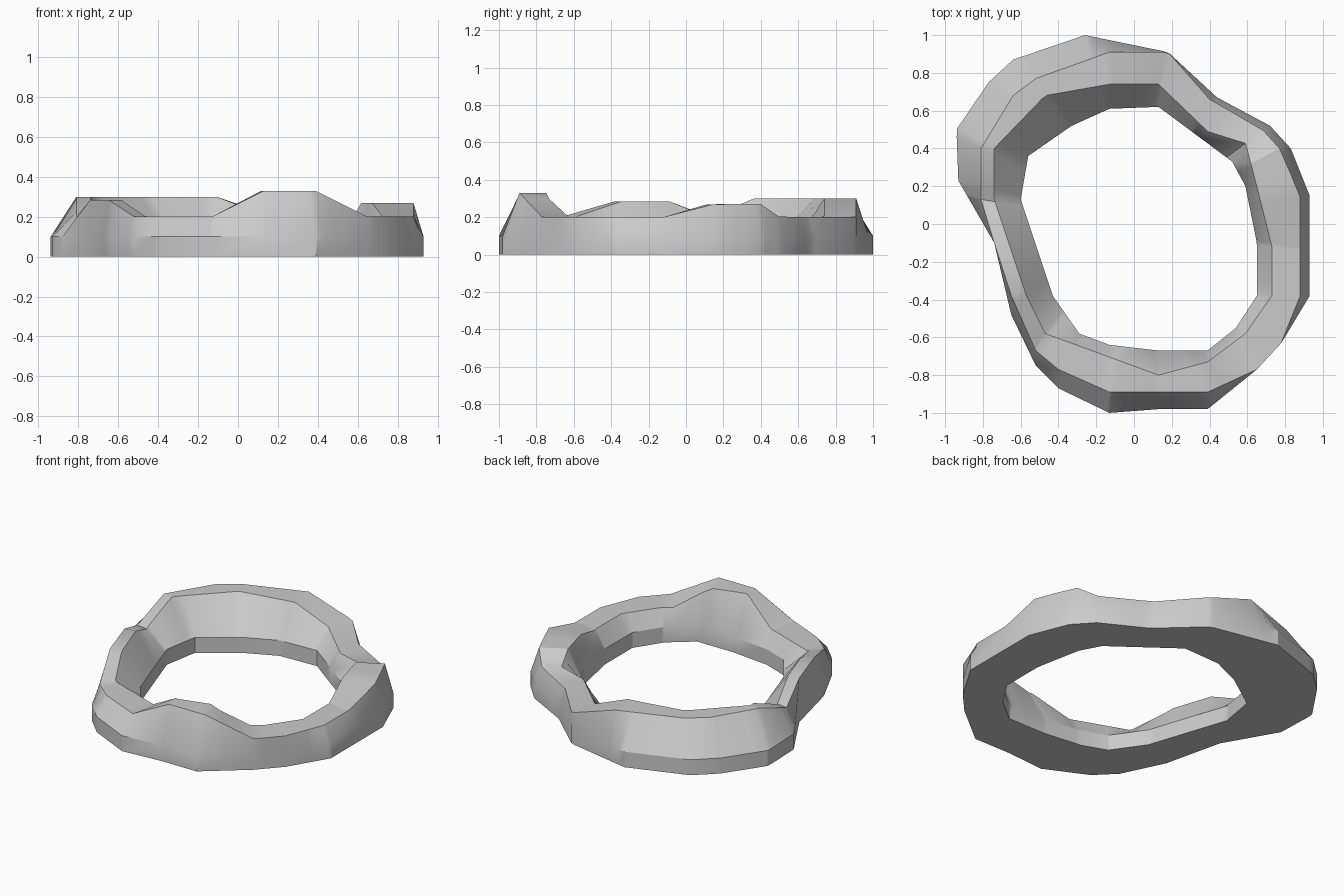
import bpy, bmesh, math
from mathutils import Vector

if "Cube" in bpy.data.objects:
    bpy.data.objects.remove(bpy.data.objects["Cube"])

# Outlines seen from above, counter-clockwise from the front left
outer = [(-.4, -.87), (-.13, -1), (.13, -.98), (.39, -.98), (.65, -.77), (.78, -.63),
         (.93, -.38), (.93, .15), (.83, .4), (.72, .52), (.44, .67), (.18, .91),
         (-.26, 1), (-.64, .87), (-.77, .75), (-.94, .5), (-.93, .23), (-.74, -.1),
         (-.65, -.48), (-.52, -.75)]
# Outer rim, with its height
rim = [(-.4, -.77, .2), (-.13, -.89, .2), (.13, -.89, .33), (.39, -.89, .33),
       (.65, -.77, .2), (.78, -.63, .2), (.88, -.38, .2), (.88, -.12, .2),
       (.88, .15, .27), (.77, .4, .27), (.68, .5, .2), (.4, .66, .2), (.18, .91, .2),
       (-.13, .91, .3), (-.52, .77, .3), (-.64, .68, .3), (-.81, .4, .3),
       (-.81, .13, .2), (-.74, -.1, .285), (-.65, -.38, .285), (-.52, -.67, .2)]
inner_rim = [(-.47, -.58), (.13, -.8), (.39, -.73), (.59, -.58), (.73, -.38), (.73, -.12),
             (.65, .2), (.59, .43), (.39, .49), (.13, .74), (-.13, .74), (-.47, .68),
             (-.74, .4), (-.74, .13), (-.57, -.38)]
inner = [(-.29, -.58), (-.13, -.64), (.13, -.67), (.39, -.67), (.54, -.55), (.65, -.38),
         (.65, -.1), (.59, .2), (.52, .33), (.13, .62), (-.13, .61), (-.33, .52),
         (-.56, .36), (-.6, .13), (-.43, -.38)]


def sample(line, angle):
    """Point where the ray at this angle crosses the closed outline."""
    d = Vector((math.cos(angle), math.sin(angle)))
    for a, b in zip(line, line[1:] + line[:1]):
        a, b = (Vector(tuple(p) + (0,) * (3 - len(p))) for p in (a, b))
        ca = d.x * a.y - d.y * a.x
        cb = d.x * b.y - d.y * b.x
        if ca <= 1e-7 and cb >= -1e-7 and cb - ca > 1e-6:
            p = a.lerp(b, -ca / (cb - ca))
            if p.xy.dot(d) > 0:
                return p


# Stations at every outline corner, near-duplicates dropped
angles = []
for t in sorted(math.atan2(p[1], p[0]) for line in (outer, rim, inner_rim, inner) for p in line):
    if not angles or t - angles[-1] > .012:
        angles.append(t)

# Ring body: six-sided section swept round the stations
bm = bmesh.new()
sections = []
for t in angles:
    o, r, k, i = (sample(line, t) for line in (outer, rim, inner_rim, inner))
    pts = [(o.x, o.y, 0), (o.x, o.y, .1), (r.x, r.y, r.z),
           (k.x, k.y, r.z), (i.x, i.y, .1), (i.x, i.y, 0)]
    sections.append([bm.verts.new(p) for p in pts])
for s, n in zip(sections, sections[1:] + sections[:1]):
    for j in range(6):
        m = (j + 1) % 6
        bm.faces.new((s[j], n[j], n[m], s[m]))
bmesh.ops.recalc_face_normals(bm, faces=bm.faces)
mesh = bpy.data.meshes.new("uneven_ring")
bm.to_mesh(mesh)
bm.free()
ring = bpy.data.objects.new("uneven_ring", mesh)
bpy.context.collection.objects.link(ring)
bpy.context.view_layer.objects.active = ring
ring.select_set(True)
bpy.ops.object.shade_smooth_by_angle(angle=math.radians(30))
